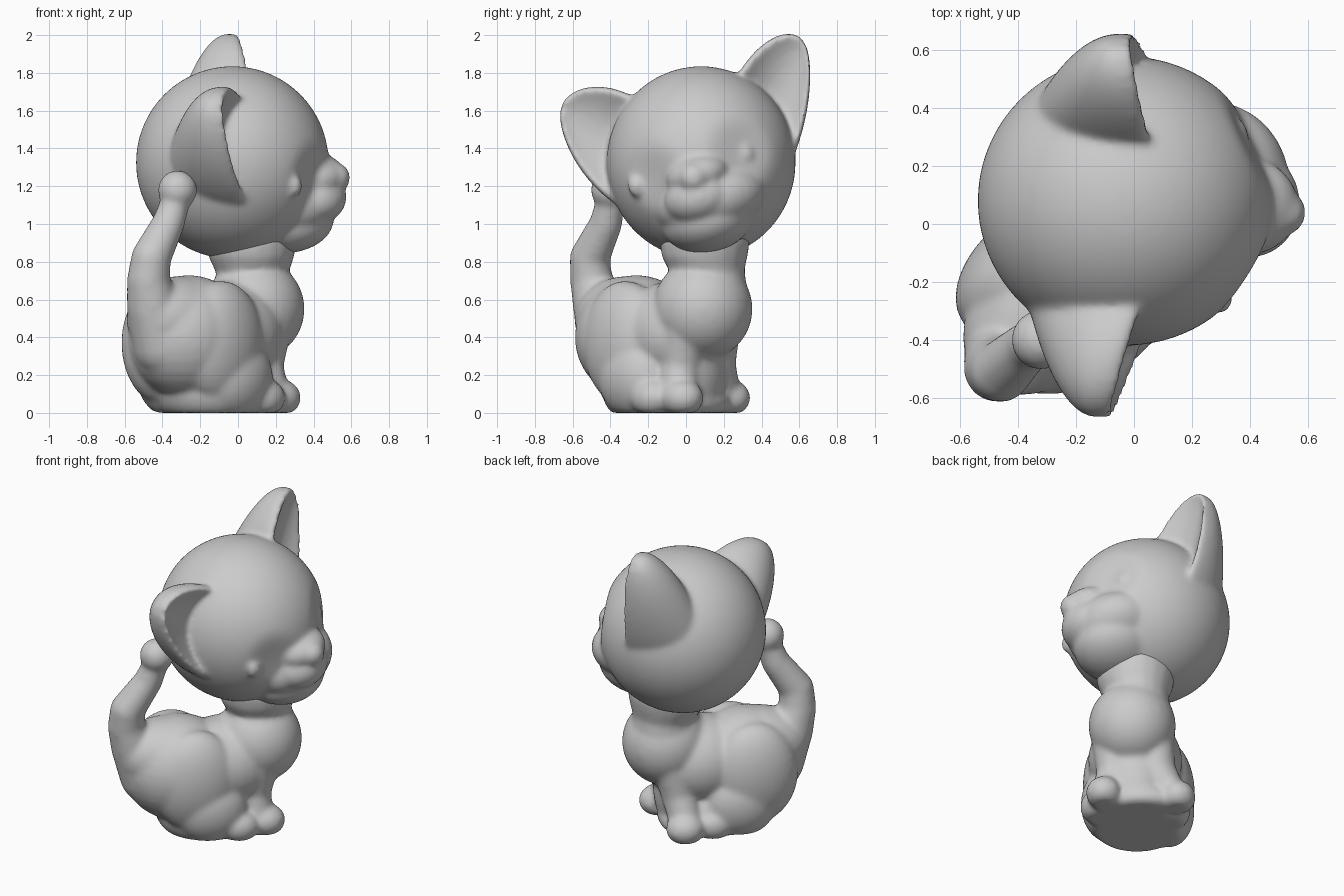
import bpy
import bmesh
from math import pi, sin, cos, radians
from mathutils import Matrix, Vector

if "Cube" in bpy.data.objects:
    bpy.data.objects.remove(bpy.data.objects["Cube"], do_unlink=True)

grey = bpy.data.materials.new("plain_grey")
grey.use_nodes = True
COLOUR = (0.6, 0.6, 0.6, 1)
grey.diffuse_color = COLOUR
for node in grey.node_tree.nodes:
    if node.type == "BSDF_PRINCIPLED":
        node.inputs["Base Color"].default_value = COLOUR
        node.inputs["Roughness"].default_value = 0.6

# The body sits diagonally, the head looks along +x and leans to one side
BODY_TURN = Matrix.Rotation(radians(45), 4, "Z")
TILT = Matrix.Rotation(radians(15), 4, "X")


def blob(bm, centre, radii, turn=Matrix(), segments=32):
    """Add an ellipsoid and return its vertices."""
    place = Matrix.Translation(centre) @ turn @ Matrix.Diagonal((*radii, 1))
    made = bmesh.ops.create_uvsphere(bm, u_segments=segments, v_segments=segments // 2,
                                     radius=1, matrix=place)
    return made["verts"]


def limb(bm, path, steps=8):
    """Sweep spheres along (x, y, z, radius) points."""
    for a, b in zip(path, path[1:]):
        a, b = Vector(a), Vector(b)
        for i in range(steps + 1):
            p = a.lerp(b, i / steps)
            blob(bm, p.xyz, (p.w, p.w, p.w), segments=20)


def dent(verts, centre, radius, depth):
    """Press a soft hollow into the front of the face."""
    for v in verts:
        d = (v.co - Vector(centre)).length / radius
        if d < 1:
            v.co.x -= depth * (1 - d * d) ** 2


def ear(bm, base, tip, across, half_width, depth, rings=20, sides=48):
    """Cupped ear: rounded back, hollow front, thick round rim."""
    base, tip, across = Vector(base), Vector(tip), Vector(across).normalized()
    loops = []
    for i in range(rings):
        t = i / (rings - 1) * 0.985
        width = half_width * (1 - t * t) ** 0.6
        bulge = depth * (1 - t) ** 0.65
        loop = []
        for j in range(sides):
            a = 2 * pi * j / sides
            s = abs(sin(a))
            p = base.lerp(tip, t) + across * width * cos(a)
            if sin(a) > 0:
                p.x -= 0.01 * s + bulge * s
            else:
                p.x += 0.06 * min(1, 2.5 * s) - 0.4 * bulge * s * s
            loop.append(bm.verts.new(p))
        loops.append(loop)
    for low, high in zip(loops, loops[1:]):
        for j in range(sides):
            k = (j + 1) % sides
            bm.faces.new((low[j], low[k], high[k], high[j]))
    bm.faces.new(loops[0][::-1])
    bm.faces.new(loops[-1])


def finish(name, bm, smooth):
    """Fuse the pieces into one soft skin resting on the floor."""
    for v in bm.verts:
        v.co.z = max(v.co.z, 0)
    bmesh.ops.recalc_face_normals(bm, faces=bm.faces)
    mesh = bpy.data.meshes.new(name)
    bm.to_mesh(mesh)
    bm.free()
    mesh.materials.append(grey)
    obj = bpy.data.objects.new(name, mesh)
    bpy.context.collection.objects.link(obj)
    skin = obj.modifiers.new("skin", "REMESH")
    skin.mode = "VOXEL"
    skin.voxel_size = 0.013
    skin.use_smooth_shade = True
    soft = obj.modifiers.new("soften", "SMOOTH")
    soft.factor = 0.5
    soft.iterations = smooth


# Head: skull with eye hollows, broad muzzle, chin, nose and ears
bm = bmesh.new()
skull = blob(bm, (-0.03, 0.08, 1.325), (0.51, 0.5, 0.51), segments=96)
dent(skull, (0.43, -0.20, 1.24), 0.22, 0.04)
dent(skull, (0.43, 0.30, 1.39), 0.22, 0.04)
blob(bm, (0.27, 0.13, 1.13), (0.27, 0.3, 0.19), TILT)
blob(bm, (0.4, 0.07, 1.14), (0.175, 0.19, 0.14), TILT)
blob(bm, (0.24, 0.12, 1.03), (0.27, 0.25, 0.18), TILT)
blob(bm, (0.4, 0.06, 1.26), (0.17, 0.17, 0.11), TILT)
blob(bm, (0.515, 0.04, 1.245), (0.08, 0.08, 0.08))
# Closed eyelids
for y, z, x in ((-0.26, 1.2, 0.3), (0.31, 1.37, 0.355)):
    blob(bm, (x, y, z), (0.04, 0.05, 0.06), TILT)
ear(bm, (0.04, 0.385, 1.5), (-0.06, 0.63, 1.965), (0, 0.5, -0.86), 0.28, 0.38)
ear(bm, (0.01, -0.3, 1.375), (-0.13, -0.665, 1.62), (0, 0.27, 0.96), 0.28, 0.36)
finish("head", bm, smooth=18)

# Body: neck, chest, rump and base
bm = bmesh.new()
limb(bm, [(0.14, 0.03, 0.62, 0.21), (0.14, 0.03, 0.77, 0.19), (0.12, 0.02, 0.9, 0.24)])
blob(bm, (0.125, 0, 0.55), (0.265, 0.265, 0.27))
blob(bm, (-0.08, 0, 0.42), (0.33, 0.285, 0.28))
blob(bm, (-0.37, 0, 0.4), (0.345, 0.31, 0.33))
blob(bm, (-0.43, 0, 0.5), (0.33, 0.24, 0.225))
blob(bm, (-0.2, 0, 0.12), (0.31, 0.3, 0.22))
blob(bm, (0.06, 0, 0.25), (0.14, 0.2, 0.3))
blob(bm, (0.03, 0.03, 0.06), (0.15, 0.24, 0.1))
# Front legs and paws, the left one set back and outward
limb(bm, [(0.11, -0.12, 0.48, 0.13), (0.075, -0.11, 0.25, 0.11), (0.09, -0.16, 0.08, 0.1)])
blob(bm, (0.14, -0.17, 0.08), (0.12, 0.11, 0.1))
limb(bm, [(0.11, 0.12, 0.48, 0.13), (0.07, 0.15, 0.26, 0.11), (0.04, 0.23, 0.1, 0.1)])
blob(bm, (0.05, 0.27, 0.08), (0.12, 0.11, 0.1))
# Haunches and hind paws, the left pair further back
for side, back in ((-1, 0), (1, 0.1)):
    blob(bm, (-0.29 - back, side * 0.165, 0.37), (0.27, 0.17, 0.33))
    blob(bm, (-0.2 - back, side * 0.18, 0.19), (0.23, 0.16, 0.22))
    blob(bm, (-0.03 - back, side * 0.23, 0.08), (0.12, 0.1, 0.1))
bmesh.ops.transform(bm, matrix=BODY_TURN, verts=bm.verts)
# Tail with a round tip
limb(bm, [(-0.39, -0.4, 0.36, 0.17), (-0.45, -0.46, 0.56, 0.14), (-0.475, -0.5, 0.7, 0.115),
          (-0.46, -0.51, 0.82, 0.107), (-0.37, -0.425, 1.0, 0.088), (-0.33, -0.4, 1.12, 0.078)])
blob(bm, (-0.32, -0.4, 1.18), (0.105, 0.105, 0.105))
finish("body", bm, smooth=20)
